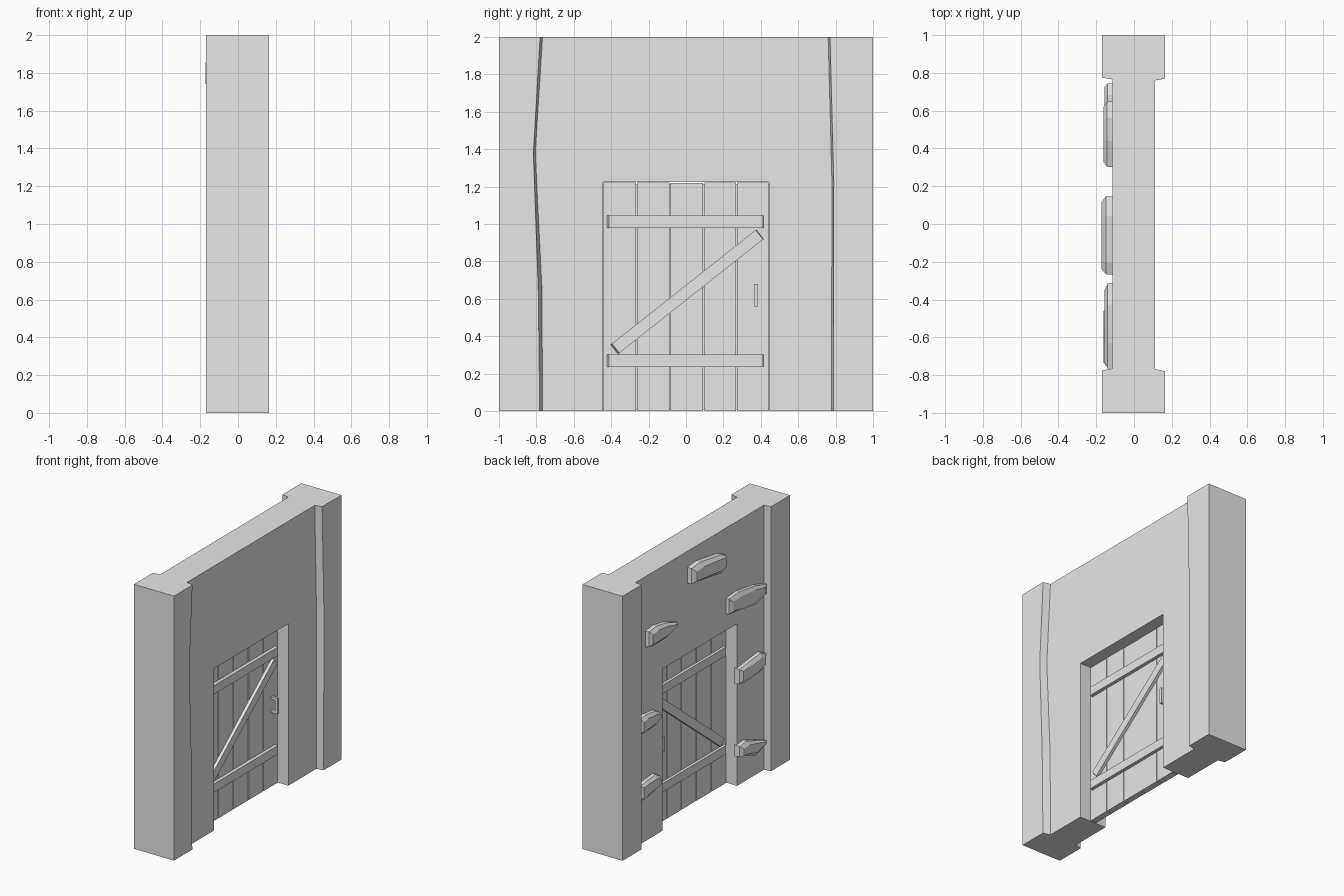
import bpy, bmesh, math, random
from mathutils import Vector

random.seed(4)
cube = bpy.data.objects.get("Cube")
if cube:
    bpy.data.objects.remove(cube, do_unlink=True)

grey = bpy.data.materials.new("plain_grey")
grey.use_nodes = True
colour = (0.8, 0.8, 0.8, 1)
grey.diffuse_color = colour
grey.node_tree.nodes["Principled BSDF"].inputs["Base Color"].default_value = colour


def loft(name, rings):
    """Skin a stack of equal point rings and cap both ends."""
    bm = bmesh.new()
    loops = [[bm.verts.new(p) for p in ring] for ring in rings]
    n = len(loops[0])
    for a, b in zip(loops, loops[1:]):
        for i in range(n):
            j = (i + 1) % n
            bm.faces.new((a[i], a[j], b[j], b[i]))
    bm.faces.new(loops[0][::-1])
    bm.faces.new(loops[-1])
    bmesh.ops.recalc_face_normals(bm, faces=bm.faces)
    mesh = bpy.data.meshes.new(name)
    bm.to_mesh(mesh)
    bm.free()
    mesh.materials.append(grey)
    obj = bpy.data.objects.new(name, mesh)
    bpy.context.collection.objects.link(obj)
    return obj


def slab(name, outline, x0, x1):
    """Extrude a (y, z) outline along x."""
    return loft(name, [[(x, y, z) for y, z in outline] for x in (x0, x1)])


def rect(y0, y1, z0, z1):
    return [(y0, z0), (y1, z0), (y1, z1), (y0, z1)]


def bar(name, start, end, width, x0, x1):
    """Plank from start to end in the yz plane, its outer face a little shorter."""
    a, b = Vector(start), Vector(end)
    along = (b - a).normalized()
    side = Vector((-along.y, along.x)) * width / 2
    rings = []
    for x, trim in ((x0, 0), (x1, 0.012)):
        s, e = a + along * trim, b - along * trim * 0.3
        rings.append([(x, p.x, p.y) for p in (s - side, e - side, e + side, s + side)])
    return loft(name, rings)


# Wall with door opening
slab("wall", [(-0.85, 0), (-0.445, 0), (-0.445, 1.225), (0.445, 1.225),
              (0.445, 0), (0.85, 0), (0.85, 2), (-0.85, 2)], -0.115, 0.11)


# Pillars: (height, inner edge at the face, inner edge at the wall)
def pillar(name, sign, levels):
    rings = []
    for z, face, root in levels:
        rings.append([(-0.17, sign, z), (0.165, sign, z), (0.165, sign * face, z),
                      (0.11, sign * root, z), (-0.11, sign * 0.765, z),
                      (-0.17, sign * 0.775, z)])
    loft(name, rings)


pillar("front_pillar", -1, [(0, 0.782, 0.767), (0.65, 0.79, 0.77),
                            (1.38, 0.816, 0.806), (2, 0.78, 0.767)])
pillar("back_pillar", 1, [(0, 0.788, 0.778), (1.23, 0.79, 0.78), (2, 0.77, 0.76)])

# Door boards, with thin gaps backed by a core
edges = [-0.445, -0.265, -0.085, 0.095, 0.27, 0.445]
slab("door_core", rect(-0.445, 0.445, 0.005, 1.215), -0.015, 0.01)
for i, (a, b) in enumerate(zip(edges, edges[1:])):
    t = random.uniform(0, 0.004)
    slab(f"door_board_{i + 1}", rect(a + 0.003, b - 0.003, 0, 1.222 - t),
         -0.027 + t, 0.022 - t)

# Braces and handles on both sides of the door
for side, s in (("left", 1), ("right", -1)):
    base, top = s * 0.015, s * 0.047
    bar(f"upper_brace_{side}", (-0.425, 1.012), (0.415, 1.012), 0.066, base, top)
    bar(f"lower_brace_{side}", (-0.425, 0.268), (0.415, 0.268), 0.066, base, top)
    bar(f"diagonal_brace_{side}", (-0.385, 0.328), (0.395, 0.945), 0.064, base, top - s * 0.003)
    loft(f"handle_{side}", [[(s * x, y, z) for x, z in
         ((0.01, 0.56), (0.075, 0.56), (0.075, 0.68), (0.01, 0.68),
          (0.01, 0.66), (0.055, 0.66), (0.055, 0.58), (0.01, 0.58))]
         for y in (0.365, 0.385)])


# Protruding stones: outline tapers to a point at the far end by "tip"
def stone(name, y0, y1, low0, high0, low1, high1, tip, depth):
    length = y1 - y0
    outline = [(y0, low0), (y0 + length * 0.2, low0 - 0.01),
               (y1 - length * tip, low1 - 0.005), (y1, low1 + 0.1 * tip),
               (y1, high1 - 0.1 * tip), (y1 - length * tip, high1 + 0.01),
               (y0 + length * 0.25, high0 + 0.01), (y0, high0)]
    cy = (y0 + y1) / 2
    cz = (low0 + high0 + low1 + high1) / 4
    rings = []
    for x, ky, kz in ((-0.1, 1, 1), (-0.115 - depth * 0.6, 0.98, 0.97),
                      (-0.115 - depth, 0.84, 0.6)):
        rings.append([(x, cy + (y - cy) * ky, cz + (z - cz) * kz) for y, z in outline])
    loft(name, rings)


stones = [
    (0.15, -0.27, 1.76, 1.88, 1.71, 1.84, 0.15, 0.057),
    (-0.31, -0.77, 1.35, 1.47, 1.31, 1.44, 0.3, 0.04),
    (0.65, 0.30, 1.47, 1.59, 1.47, 1.57, 0.4, 0.046),
    (0.745, 0.50, 0.85, 0.965, 0.855, 0.95, 0.25, 0.042),
    (0.745, 0.50, 0.345, 0.46, 0.365, 0.47, 0.25, 0.042),
    (-0.435, -0.76, 0.775, 0.89, 0.785, 0.91, 0.2, 0.042),
    (-0.435, -0.76, 0.225, 0.31, 0.17, 0.27, 0.4, 0.046),
]
for i, data in enumerate(stones):
    stone(f"stone_{i + 1}", *data)
